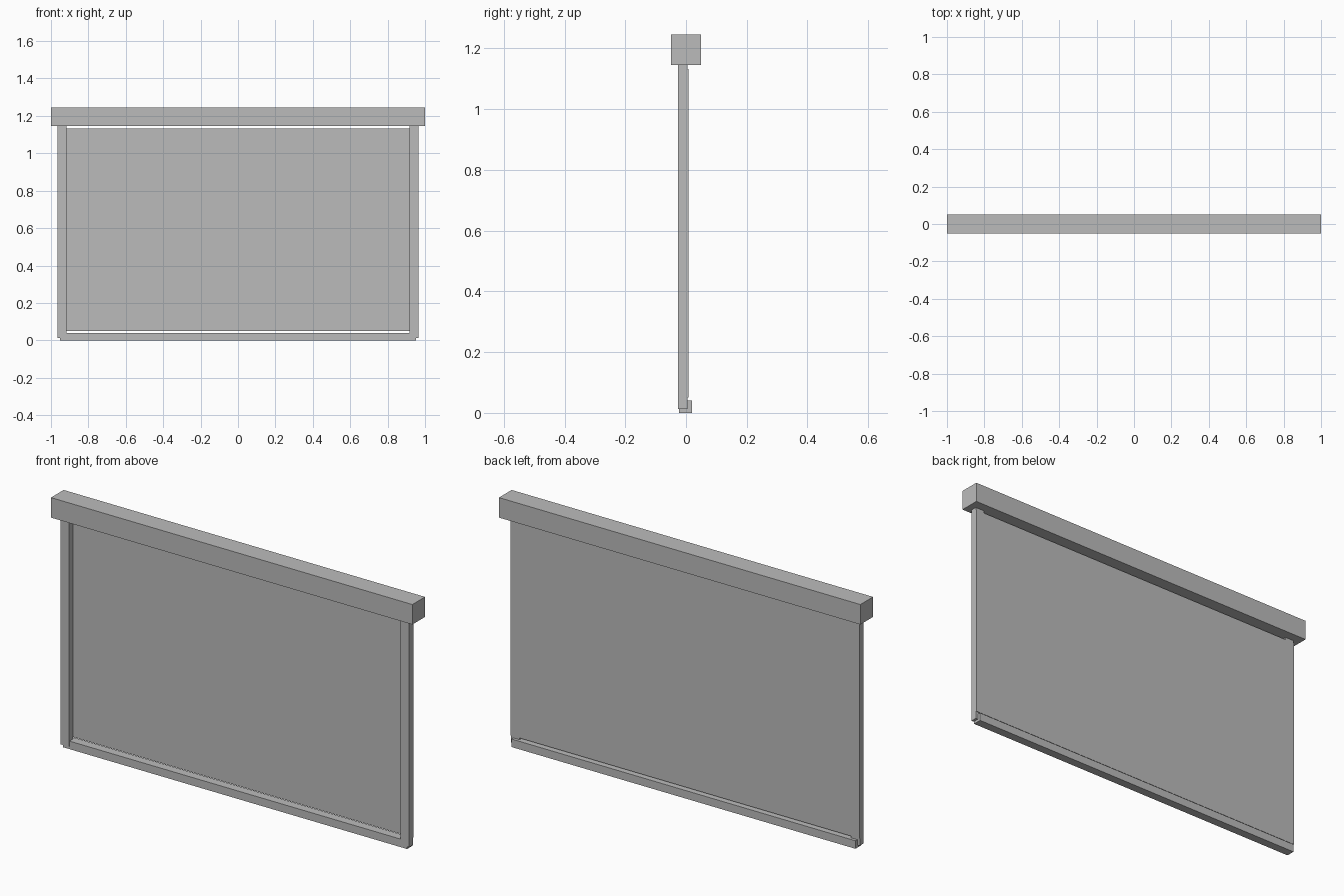
import bpy

cube = bpy.data.objects.get("Cube")
if cube:
    bpy.data.objects.remove(cube, do_unlink=True)

grey = bpy.data.materials.new("plain grey")
grey.use_nodes = True
colour = (0.5, 0.5, 0.5, 1)
grey.diffuse_color = colour
grey.node_tree.nodes["Principled BSDF"].inputs["Base Color"].default_value = colour


def box(name, x, y, z):
    """Box from (low, high) ranges along each axis."""
    spans = (x, y, z)
    bpy.ops.mesh.primitive_cube_add(size=1, location=[(a + b) / 2 for a, b in spans])
    ob = bpy.context.object
    ob.name = name
    ob.scale = [b - a for a, b in spans]
    bpy.ops.object.transform_apply(location=False, rotation=False, scale=True)
    ob.data.materials.append(grey)
    return ob


# Housing along the top
box("top_housing", (-1, 1), (-0.05, 0.05), (1.146, 1.246))

# Side rails hanging from the housing
box("left_rail", (0.917, 0.965), (-0.026, 0.005), (0.013, 1.146))
box("right_rail", (-0.965, -0.917), (-0.026, 0.005), (0.013, 1.146))

# Thin screen sheet behind the rails, with a small gap above and below
box("screen_sheet", (-0.965, 0.965), (0.005, 0.008), (0.05, 1.132))

# Weighted bar along the bottom
box("bottom_bar", (-0.952, 0.952), (-0.023, 0.02), (0, 0.04))
